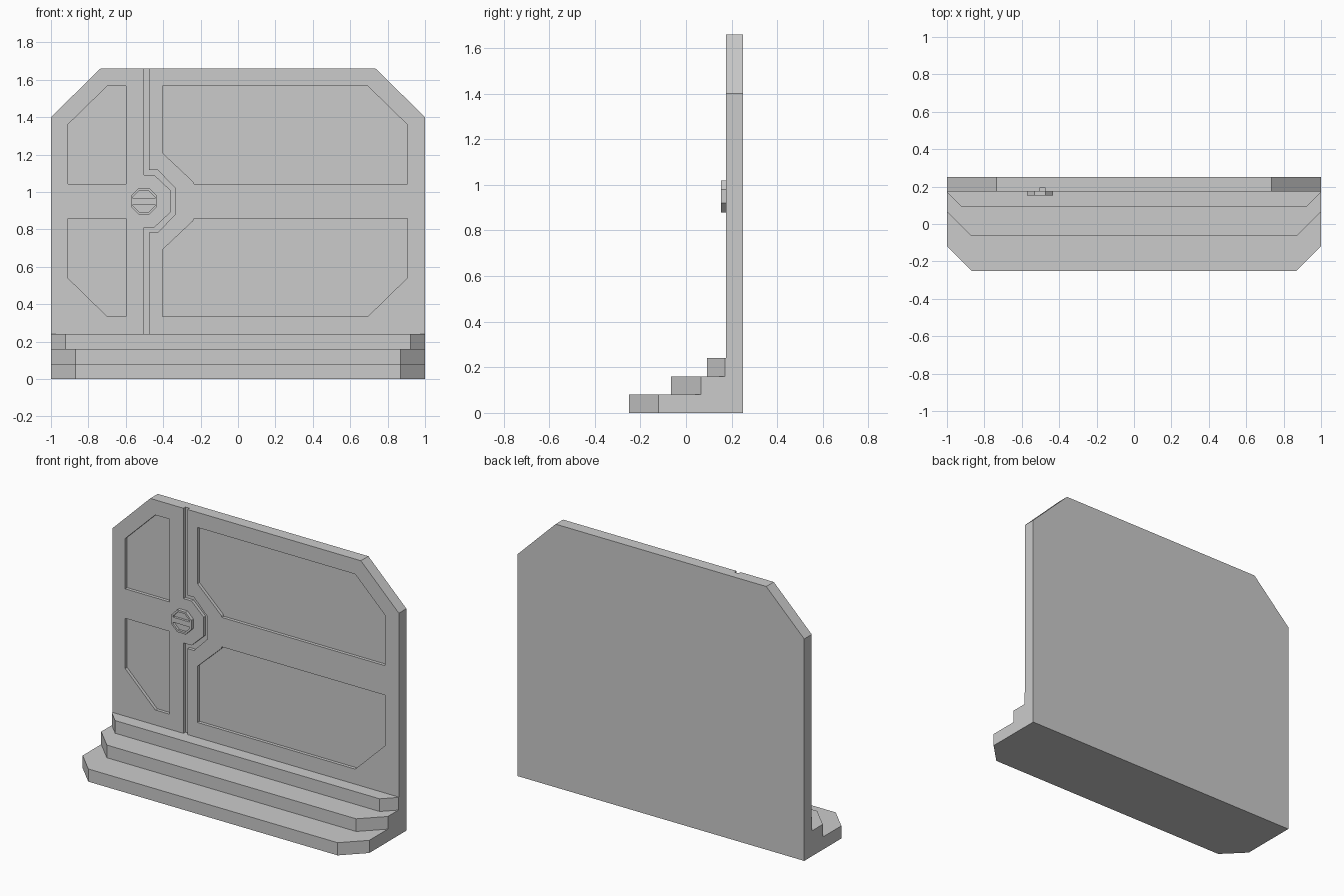
import bpy, bmesh, math
from mathutils import Vector

cube = bpy.data.objects.get("Cube")
if cube:
    bpy.data.objects.remove(cube, do_unlink=True)

grey = bpy.data.materials.new("light_grey")
grey.use_nodes = True
colour = (0.6, 0.6, 0.6, 1)
grey.diffuse_color = colour
grey.node_tree.nodes["Principled BSDF"].inputs["Base Color"].default_value = colour

FRONT, BACK, DEPTH = 0.175, 0.25, 0.02
MID = 0.95   # height of the door's horizontal line of symmetry


def prism(name, outline, low, high, axis="y"):
    """Extrude a 2D outline along y (outline in x, z) or along z (outline in x, y)."""
    bm = bmesh.new()
    verts = [bm.verts.new((a, low, b) if axis == "y" else (a, b, low)) for a, b in outline]
    face = bm.faces.new(verts)
    shift = Vector((0, high - low, 0) if axis == "y" else (0, 0, high - low))
    extruded = bmesh.ops.extrude_face_region(bm, geom=[face])["geom"]
    moved = [v for v in extruded if isinstance(v, bmesh.types.BMVert)]
    bmesh.ops.translate(bm, verts=moved, vec=shift)
    bmesh.ops.recalc_face_normals(bm, faces=bm.faces)
    mesh = bpy.data.meshes.new(name)
    bm.to_mesh(mesh)
    bm.free()
    mesh.materials.append(grey)
    obj = bpy.data.objects.new(name, mesh)
    bpy.context.collection.objects.link(obj)
    return obj


def carve(target, outline, low, high):
    """Cut a recess with the given outline into the target."""
    cutter = prism("cutter", outline, low, high)
    cutter.hide_render = True
    mod = target.modifiers.new("recess", "BOOLEAN")
    mod.operation, mod.solver, mod.object = "DIFFERENCE", "EXACT", cutter
    bpy.context.view_layer.objects.active = target
    bpy.ops.object.modifier_apply(modifier=mod.name)
    bpy.data.objects.remove(cutter, do_unlink=True)


def flip(outline, centre):
    return [(x, 2 * centre - z) for x, z in outline]


# Door slab with clipped upper corners
door = prism("door_slab", [(-1, 0), (1, 0), (1, 1.4), (0.735, 1.66),
                           (-0.735, 1.66), (-1, 1.4)], FRONT, BACK)

# Four recessed panels, the lower ones mirrored from the upper ones
wide_panel = [(-0.405, 1.565), (0.695, 1.565), (0.905, 1.36), (0.905, 1.043),
              (-0.235, 1.043), (-0.24, 1.055), (-0.405, 1.21)]
narrow_panel = [(-0.6, 1.565), (-0.7, 1.565), (-0.91, 1.36), (-0.91, 1.043), (-0.6, 1.043)]
for panel in (wide_panel, narrow_panel):
    for outline in (panel, flip(panel, MID)):
        carve(door, outline, FRONT - 0.05, FRONT + DEPTH)

# Seam between the leaves, bending round the lock
outer = [(-0.475, 1.118), (-0.43, 1.118), (-0.335, 1.02)]
inner = [(-0.503, 1.09), (-0.447, 1.09), (-0.362, 1.01)]
right_side = [(-0.475, 1.72)] + outer + flip(outer, MID)[::-1] + [(-0.475, 0.24)]
left_side = [(-0.503, 1.72)] + inner + flip(inner, MID)[::-1] + [(-0.503, 0.24)]
carve(door, right_side + left_side[::-1], FRONT - 0.05, FRONT + DEPTH)

# Octagonal lock with two hollows that leave a crossbar
LOCK_X, LOCK_Z = -0.503, MID


def octagon(half_width):
    radius = half_width / math.cos(math.pi / 8)
    angles = [math.pi / 8 + i * math.pi / 4 for i in range(8)]
    return [(LOCK_X + radius * math.cos(a), LOCK_Z + radius * math.sin(a)) for a in angles]


lock = prism("lock", octagon(0.07), 0.153, FRONT + 0.005)
rim, bar = 0.058, 0.016
slope = rim * math.tan(math.pi / 8)
hollow = [(LOCK_X + rim, LOCK_Z + bar), (LOCK_X + rim, LOCK_Z + slope),
          (LOCK_X + slope, LOCK_Z + rim), (LOCK_X - slope, LOCK_Z + rim),
          (LOCK_X - rim, LOCK_Z + slope), (LOCK_X - rim, LOCK_Z + bar)]
for outline in (hollow, flip(hollow, LOCK_Z)):
    carve(lock, outline, 0.1, 0.168)

# Three steps with clipped front corners: front y, chamfer size
steps = [("bottom_step", -0.25, 0.13), ("middle_step", -0.065, 0.13), ("top_step", 0.093, 0.077)]
for i, (name, front, clip) in enumerate(steps):
    half = [(1, FRONT), (1, front + clip), (1 - clip, front)]
    outline = half + [(-x, y) for x, y in half[::-1]]
    prism(name, outline, i * 0.08, (i + 1) * 0.08, "z")
